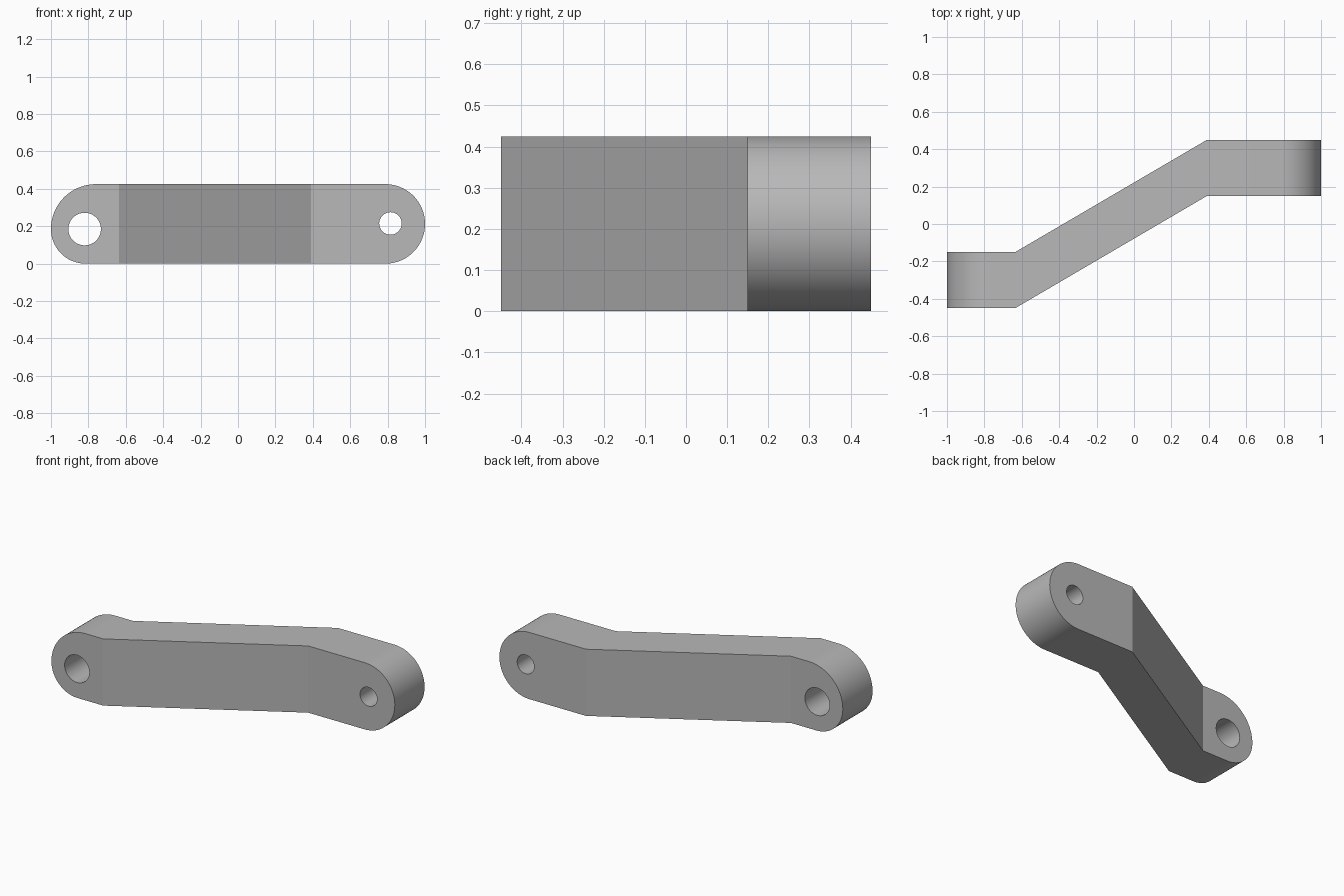
import bpy, bmesh, math
from mathutils import Vector

cube = bpy.data.objects.get("Cube")
if cube:
    bpy.data.objects.remove(cube, do_unlink=True)

HEIGHT = 0.425
THICK = 0.30
BEND_A, BEND_B = -0.635, 0.39      # where the arm starts and stops slanting
OFFSET = 0.30                      # y of each end pad's middle plane

grey = bpy.data.materials.new("grey metal")
grey.use_nodes = True
colour = (0.48, 0.48, 0.48, 1)
grey.diffuse_color = colour
grey.node_tree.nodes["Principled BSDF"].inputs["Base Color"].default_value = colour


def arc(cx, cz, r, start, end, steps=24):
    """Points of an arc in the XZ plane, angles in degrees."""
    angles = [math.radians(start + (end - start) * i / steps) for i in range(steps + 1)]
    return [Vector((cx + r * math.cos(a), 0, cz + r * math.sin(a))) for a in angles]


def middle_y(x):
    """Middle plane of the cranked arm."""
    t = min(max((x - BEND_A) / (BEND_B - BEND_A), 0), 1)
    return OFFSET * (2 * t - 1)


# Side outline: round right end, left end with a larger upper radius
half = HEIGHT / 2
low_r = 0.185
top_r = HEIGHT - low_r
outline = arc(1 - half, half, half, -90, 90, 48)
outline += arc(top_r - 1, low_r, top_r, 90, 180)
outline += arc(low_r - 1, low_r, low_r, 180, 270)[1:]

bm = bmesh.new()
bm.faces.new([bm.verts.new(p) for p in outline])
for x in (BEND_A, BEND_B):
    bmesh.ops.bisect_plane(bm, geom=bm.verts[:] + bm.edges[:] + bm.faces[:],
                           plane_co=(x, 0, 0), plane_no=(1, 0, 0))

# Thicken, then crank the middle section sideways
bmesh.ops.translate(bm, verts=bm.verts[:], vec=(0, -THICK / 2, 0))
side = bmesh.ops.extrude_face_region(bm, geom=bm.faces[:], use_keep_orig=True)
bmesh.ops.translate(bm, verts=[v for v in side["geom"] if isinstance(v, bmesh.types.BMVert)],
                    vec=(0, THICK, 0))
for v in bm.verts:
    v.co.y += middle_y(v.co.x)
bmesh.ops.recalc_face_normals(bm, faces=bm.faces[:])
mesh = bpy.data.meshes.new("cranked_arm")
bm.to_mesh(mesh)
bm.free()
mesh.materials.append(grey)
arm = bpy.data.objects.new("cranked_arm", mesh)
bpy.context.collection.objects.link(arm)
bpy.context.view_layer.objects.active = arm


# Bored holes through the two end pads
def bore(x, z, radius):
    bpy.ops.mesh.primitive_cylinder_add(vertices=64, radius=radius, depth=THICK * 2,
                                        location=(x, middle_y(x), z),
                                        rotation=(math.pi / 2, 0, 0))
    cutter = bpy.context.object
    cutter.name = "hole_cutter"
    cutter.hide_render = True
    cutter.data.materials.append(grey)
    bpy.context.view_layer.objects.active = arm
    mod = arm.modifiers.new("hole", "BOOLEAN")
    mod.operation = "DIFFERENCE"
    mod.solver = "EXACT"
    mod.object = cutter
    bpy.ops.object.modifier_apply(modifier=mod.name)
    bpy.data.objects.remove(cutter, do_unlink=True)


bore(-0.82, 0.185, 0.087)
bore(0.815, 0.215, 0.06)

bpy.ops.object.select_all(action="DESELECT")
arm.select_set(True)
bpy.context.view_layer.objects.active = arm
bpy.ops.object.shade_smooth_by_angle(angle=math.radians(25))
